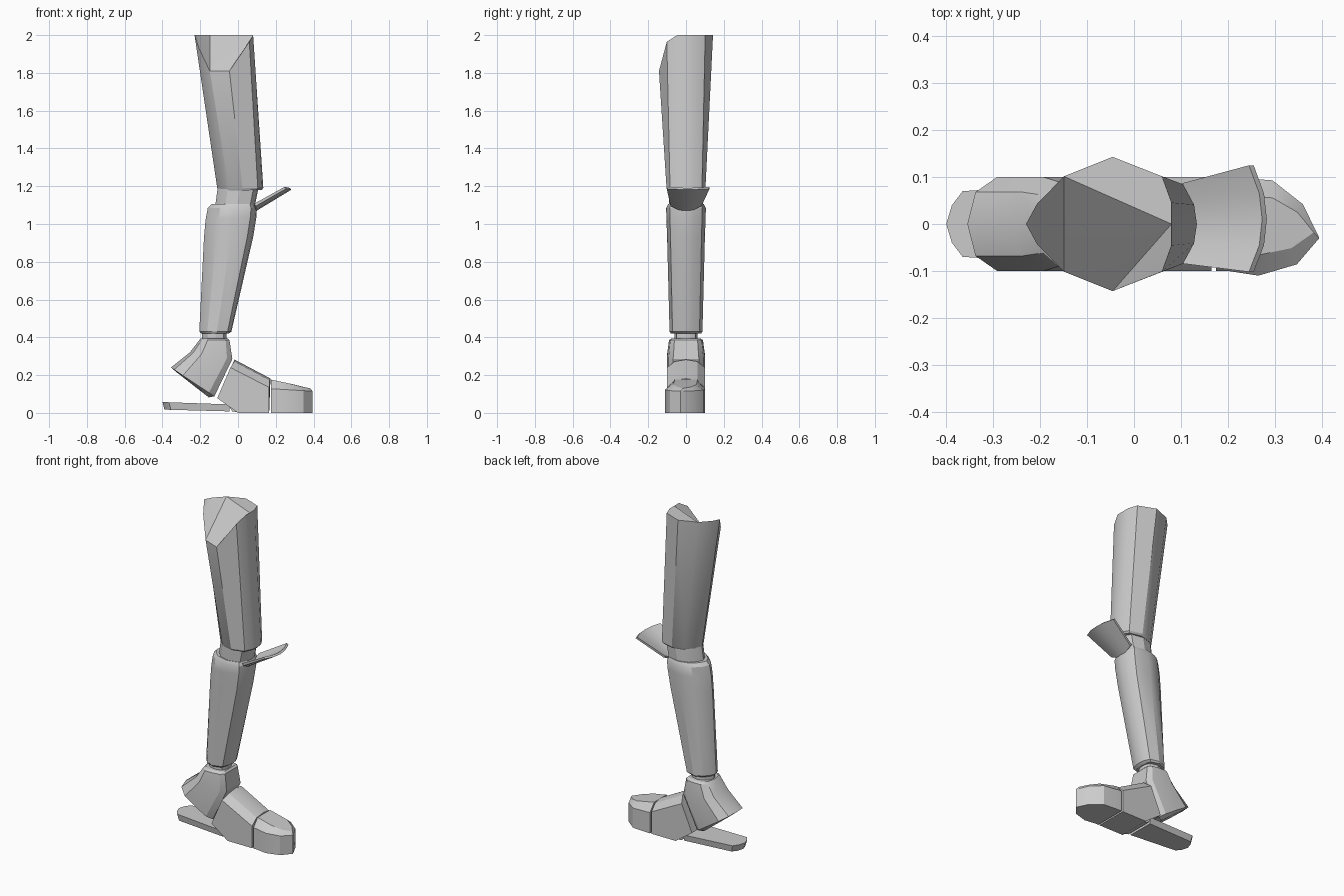
import bpy, bmesh, math
from mathutils import Vector

if "Cube" in bpy.data.objects:
    bpy.data.objects.remove(bpy.data.objects["Cube"])

# Half cross-sections (u along x, v along y), mirrored in y by section()
OVAL = [(-1, 0), (-.86, .38), (-.5, .8), (.1, 1), (.76, .82), (.95, .4), (1, 0)]
THIGH_TOP = [(-1, 0), (-.85, .3), (-.48, .71), (.19, 1), (.87, .71), (1, .32), (1, 0)]
HEEL = [(-1, 0), (-.85, .68), (-.45, 1), (.2, 1), (.75, .92), (1, .68), (1, 0)]


def section(a, b, half_y, shape=OVAL):
    """Closed ring stretched between points a and b given as (x, z)."""
    loop = shape + [(u, -v) for u, v in reversed(shape[1:-1])]
    ring = []
    for u, v in loop:
        t = (u + 1) / 2
        ring.append(Vector((a[0] + (b[0] - a[0]) * t, v * half_y,
                            a[1] + (b[1] - a[1]) * t)))
    return ring


def loft(name, rings, angle=28):
    bm = bmesh.new()
    rows = [[bm.verts.new(p) for p in r] for r in rings]
    n = len(rows[0])
    for lo, hi in zip(rows, rows[1:]):
        for i in range(n):
            j = (i + 1) % n
            bm.faces.new((lo[i], lo[j], hi[j], hi[i]))
    caps = [bm.faces.new(rows[0]), bm.faces.new(rows[-1])]
    bmesh.ops.triangulate(bm, faces=caps)
    bmesh.ops.recalc_face_normals(bm, faces=bm.faces)
    mesh = bpy.data.meshes.new(name)
    bm.to_mesh(mesh)
    bm.free()
    ob = bpy.data.objects.new(name, mesh)
    bpy.context.collection.objects.link(ob)
    bpy.ops.object.select_all(action='DESELECT')
    ob.select_set(True)
    bpy.context.view_layer.objects.active = ob
    bpy.ops.object.shade_smooth_by_angle(angle=math.radians(angle))
    return ob


# Thigh, with the front of the top rim cut down
top = section((-.23, 2), (.08, 2), .143, THIGH_TOP)
for i, z in {11: 1.93, 10: 1.81, 9: 1.81, 8: 1.965}.items():
    top[i].z = z
loft("thigh", [section((-.10, 1.175), (.125, 1.18), .096),
               section((-.11, 1.19), (.134, 1.19), .103), top])

# Knee joint
loft("knee_joint", [section((-.125, 1.05), (.085, 1.05), .088),
                    section((-.12, 1.10), (.09, 1.10), .09),
                    section((-.105, 1.21), (.112, 1.21), .09)])

# Shin
loft("shin", [section(a, b, y) for a, b, y in (
    ((-.195, .42), (-.05, .42), .08),
    ((-.205, .43), (-.035, .43), .087),
    ((-.18, .93), (.08, .93), .1),
    ((-.172, 1.02), (.098, 1.04), .104),
    ((-.16, 1.085), (.1, 1.085), .105),
    ((-.14, 1.105), (.09, 1.105), .095))])

# Flared knee plate: one strip of thin sections across its width
plate = []
for yb, yt, xb, zb, xt, zt in ((-.082, -.102, .095, 1.095, .255, 1.187),
                               (-.04, -.045, .095, 1.075, .277, 1.184),
                               (0, .01, .095, 1.068, .283, 1.182),
                               (.04, .065, .095, 1.075, .277, 1.184),
                               (.082, .125, .095, 1.095, .255, 1.187)):
    plate.append([Vector((xb, yb, zb)), Vector((xt, yt, zt)),
                  Vector((xt - .01, yt, zt + .009)), Vector((xb - .01, yb, zb + .012))])
loft("knee_plate", plate)

# Ankle joint
loft("ankle_joint", [section((-.19, z), (-.06, z), .06) for z in (.37, .44)])

# Heel
loft("heel", [section((-.195, .395), (-.055, .395), .075, HEEL),
              section((-.205, .385), (-.045, .385), .09, HEEL),
              section((-.255, .32), (-.03, .285), .1, HEEL),
              section((-.355, .24), (-.125, .088), .1, HEEL),
              section((-.325, .215), (-.155, .082), .075, HEEL)])

# Midfoot: side profiles lofted across the width, with chamfered top edges
mid = []
for y, back, front in ((-.1, (-.04, .24), (.165, .135)), (-.06, (-.02, .272), (.168, .172)),
                       (0, (-.018, .282), (.172, .182)),
                       (.06, (-.02, .272), (.168, .172)), (.1, (-.04, .24), (.165, .135))):
    prof = [back, front, (.165, 0), (0, 0), (0, .045), (-.11, .078)]
    mid.append([Vector((x, y, z)) for x, z in prof])
loft("midfoot", mid)

# Toe cap: plan outline raised to a side rim and then a narrower crown
plan = [(.175, .1), (.2, .1), (.295, .093), (.36, .042), (.395, -.03),
        (.347, -.086), (.265, -.11), (.2, -.1), (.175, -.1)]
rim = [Vector((x, y, .128 - (x - .175) * .06)) for x, y in plan]
crown = [Vector((x - (.012 if x > .34 else 0), y * .6, .176 - (x - .175) * .21)) for x, y in plan]
loft("toe_cap", [[Vector((x, y, 0)) for x, y in plan], rim, crown])

# Rear sole plate
plan = [(-.4, 0), (-.388, .04), (-.365, .07), (-.045, .09),
        (-.045, -.09), (-.365, -.07), (-.388, -.04)]
loft("rear_sole", [[Vector((-.045 + (x + .045) * .97, y * .92, .008 - .026 * (x + .045))) for x, y in plan],
                   [Vector((x, y, .045 - .035 * (x + .045))) for x, y in plan]])

# Sole hinge linking the plate to the midfoot
loft("sole_hinge", [[Vector((x, y, z)) for x, z in
                     ((-.055, .045), (0, .045), (0, .003), (-.03, .008))]
                    for y in (-.085, .085)])
